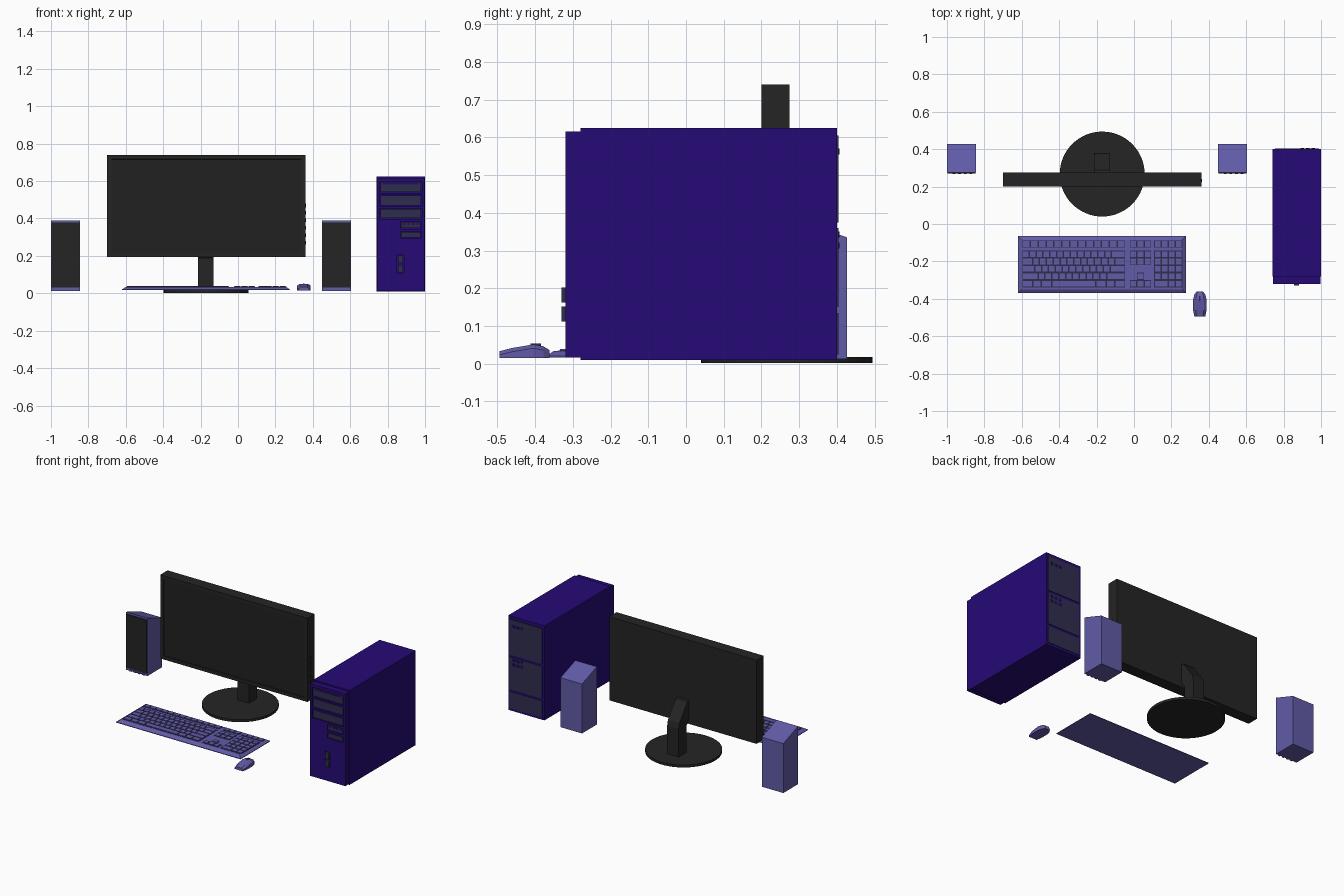
import bpy, bmesh, math
from mathutils import Matrix, Vector

cube = bpy.data.objects.get("Cube")
if cube:
    bpy.data.objects.remove(cube, do_unlink=True)


def material(name, rgb):
    m = bpy.data.materials.new(name)
    m.use_nodes = True
    m.diffuse_color = (*rgb, 1)
    node = next(n for n in m.node_tree.nodes if n.type == 'BSDF_PRINCIPLED')
    node.inputs["Base Color"].default_value = (*rgb, 1)
    return m


INDIGO = material("indigo", (0.019, 0.003, 0.18))
LILAC = material("periwinkle", (0.12, 0.105, 0.39))
SLATE = material("dark_slate", (0.028, 0.027, 0.075))
CHARCOAL = material("charcoal", (0.018, 0.018, 0.018))
SCREEN = material("screen_black", (0.015, 0.015, 0.015))


def make(name, bm, *mats):
    bmesh.ops.recalc_face_normals(bm, faces=bm.faces)
    mesh = bpy.data.meshes.new(name)
    bm.to_mesh(mesh)
    bm.free()
    for m in mats:
        mesh.materials.append(m)
    ob = bpy.data.objects.new(name, mesh)
    bpy.context.collection.objects.link(ob)
    return ob


def add_box(bm, x, y, z):
    """Add a box spanning the given (low, high) pairs."""
    lo, hi = Vector((x[0], y[0], z[0])), Vector((x[1], y[1], z[1]))
    mat = Matrix.Translation((lo + hi) / 2) @ Matrix.Diagonal((*(hi - lo), 1))
    return bmesh.ops.create_cube(bm, size=1, matrix=mat)["verts"]


def boxes(name, mat, spans):
    bm = bmesh.new()
    for s in spans:
        add_box(bm, *s)
    return make(name, bm, mat)


def loft(name, mat, rings):
    """Skin a list of equal-length point rings and cap the ends."""
    bm = bmesh.new()
    vs = [[bm.verts.new(p) for p in r] for r in rings]
    n = len(vs[0])
    for a, b in zip(vs, vs[1:]):
        for i in range(n):
            j = (i + 1) % n
            bm.faces.new((a[i], a[j], b[j], b[i]))
    bm.faces.new(vs[0])
    bm.faces.new(vs[-1])
    return make(name, bm, mat)


def side_prism(name, mat, x, profile):
    return loft(name, mat, [[(px, y, z) for y, z in profile] for px in x])


# Monitor with a recessed screen
bm = bmesh.new()
add_box(bm, (-0.70, 0.36), (0.20, 0.275), (0.195, 0.74))
bm.normal_update()
front = [f for f in bm.faces if f.normal.y < -0.9]
bmesh.ops.inset_region(bm, faces=front, thickness=0.032)
bmesh.ops.inset_region(bm, faces=front, thickness=0.002, depth=-0.006)
front[0].material_index = 1
make("monitor", bm, CHARCOAL, SCREEN)
boxes("monitor_buttons", SCREEN,
      [((0.36, 0.363), (0.225, 0.24), (z, z + 0.02))
       for z in (0.26 + 0.04 * i for i in range(6))])

# Monitor stand
bm = bmesh.new()
bmesh.ops.create_cone(bm, cap_ends=True, segments=64, radius1=0.227, radius2=0.227,
                      depth=0.016, matrix=Matrix.Translation((-0.17, 0.267, 0.010)))
base = make("monitor_base", bm, CHARCOAL)
for p in base.data.polygons:
    p.use_smooth = len(p.vertices) == 4
for e in base.data.edges:
    e.use_edge_sharp = abs(base.data.vertices[e.vertices[0]].co.z
                           - base.data.vertices[e.vertices[1]].co.z) < 0.001
side_prism("monitor_neck", CHARCOAL, (-0.213, -0.13),
           [(0.30, 0.015), (0.38, 0.015), (0.38, 0.20), (0.372, 0.235),
            (0.29, 0.345), (0.27, 0.35), (0.27, 0.23), (0.30, 0.19)])

# Speakers
for side, x0 in (("right", -1.0), ("left", 0.45)):
    x = (x0, x0 + 0.155)
    side_prism(side + "_speaker", LILAC, x,
               [(0.275, 0.013), (0.427, 0.013), (0.427, 0.335), (0.275, 0.39)])
    boxes(side + "_speaker_grille", CHARCOAL,
          [((x0 + 0.003, x0 + 0.152), (0.27, 0.278), (0.03, 0.378))])
    boxes(side + "_speaker_knobs", LILAC,
          [((x0 + d, x0 + d + 0.015), (0.267, 0.28), (0.014, 0.025))
           for d in (0.03, 0.06, 0.09, 0.12)])

# Tower case
boxes("tower_case", INDIGO, [((0.74, 1.0), (-0.28, 0.40), (0.01, 0.625))])

# Tower front panel with cut drive bays
panel = boxes("tower_front", INDIGO, [((0.743, 0.997), (-0.32, -0.279), (0.016, 0.616))])
bays = [((0.757, 0.983), (0.537, 0.598)), ((0.757, 0.983), (0.466, 0.527)),
        ((0.757, 0.983), (0.398, 0.454)), ((0.868, 0.98), (0.345, 0.384)),
        ((0.868, 0.98), (0.295, 0.331)), ((0.85, 0.888), (0.108, 0.206))]
cutter = boxes("bay_cutter", INDIGO, [(x, (-0.34, -0.308), z) for x, z in bays])
cutter.hide_render = True
mod = panel.modifiers.new("bays", 'BOOLEAN')
mod.operation = 'DIFFERENCE'
mod.solver = 'EXACT'
mod.object = cutter
bpy.context.view_layer.update()
cut = bpy.data.meshes.new_from_object(
    panel.evaluated_get(bpy.context.evaluated_depsgraph_get()))
panel.modifiers.clear()
panel.data = cut
bpy.data.objects.remove(cutter, do_unlink=True)

g = 0.004
boxes("drive_covers", SLATE,
      [((x[0] + g, x[1] - g), (-0.317, -0.305), (z[0] + g, z[1] - g)) for x, z in bays[:5]])
boxes("drive_slots", INDIGO,
      [((0.775, 0.965), (-0.319, -0.316), (z, z + 0.007)) for z in (0.582, )])
boxes("card_reader_ports", INDIGO,
      [((x, x + 0.014), (-0.319, -0.316), (0.366, 0.376))
       for x in (0.882, 0.906, 0.930, 0.954)])
boxes("power_buttons", SLATE,
      [((0.856, 0.882), (-0.33, -0.305), (z, z + 0.04)) for z in (0.112, 0.162)])

# Tower back plates and sockets
boxes("tower_back_plates", SLATE,
      [((0.755, 0.988), (0.398, 0.404), z)
       for z in ((0.375, 0.605), (0.15, 0.36), (0.025, 0.135))])
boxes("tower_sockets", INDIGO,
      [((x, x + 0.018), (0.402, 0.407), (z, z + 0.016))
       for z in (0.555, 0.335, 0.305) for x in (0.89, 0.92, 0.95)])


# Keyboard body
def rectangle(inset, z):
    x0, x1, y0, y1 = -0.62 + inset, 0.277 - inset, -0.37 + inset, -0.065 - inset
    return [(x0, y0, z), (x1, y0, z), (x1, y1, z), (x0, y1, z)]


loft("keyboard", LILAC, [rectangle(0, 0.017), rectangle(0, 0.021), rectangle(0.02, 0.034)])

# Dark wells beneath the key blocks
blocks = [(-0.597, -0.047), (-0.022, 0.092), (0.108, 0.258)]
wells = [(b, (-0.126, -0.088)) for b in blocks]
wells += [(blocks[0], (-0.339, -0.142)), (blocks[2], (-0.339, -0.142)),
          (blocks[1], (-0.219, -0.142)), (blocks[1], (-0.339, -0.299)),
          ((0.016, 0.054), (-0.299, -0.26))]
boxes("key_wells", SLATE, [(x, y, (0.032, 0.0352)) for x, y in wells])

# Keys, laid out from relative widths; a negative width is a gap
bm = bmesh.new()


def key_row(block, y, widths):
    unit = (block[1] - block[0]) / sum(abs(w) for w in widths)
    x = block[0]
    for w in widths:
        step = abs(w) * unit
        if w > 0:
            add_box(bm, (x + 0.004, x + step - 0.004), (y - 0.015, y + 0.015), (0.034, 0.0385))
        x += step


rows = [-0.161 - 0.0395 * i for i in range(5)]
key_row(blocks[0], -0.107, [1] * 13)
main = [[1] * 13 + [2], [1.5] + [1] * 12 + [1.5], [1.8] + [1] * 11 + [2.2],
        [2.3] + [1] * 10 + [2.7], [1.4, 1.2, 1.4, 6, 1.4, 1.2, 1.4]]
for y, widths in zip(rows, main):
    key_row(blocks[0], y, widths)
    key_row(blocks[2], y, [2, 1, 1] if y == rows[-1] else [1] * 4)
key_row(blocks[2], -0.107, [1] * 4)
for y in (-0.107, rows[0], rows[1], rows[4]):
    key_row(blocks[1], y, [1] * 3)
key_row(blocks[1], rows[3], [-1, 1, -1])
make("keys", bm, LILAC)

# Mouse, lofted front to back
sections = [(-0.495, 0.029, 0.033), (-0.46, 0.036, 0.042), (-0.405, 0.036, 0.051),
            (-0.378, 0.030, 0.046), (-0.362, 0.018, 0.036)]
cx = 0.352
loft("mouse", LILAC,
     [[(cx - w, y, 0.015), (cx + w, y, 0.015), (cx + w, y, h - 0.010),
       (cx + 0.6 * w, y, h), (cx - 0.6 * w, y, h), (cx - w, y, h - 0.010)]
      for y, w, h in sections])
boxes("mouse_wheel", SLATE, [((cx - 0.004, cx + 0.004), (-0.412, -0.385), (0.04, 0.053))])
